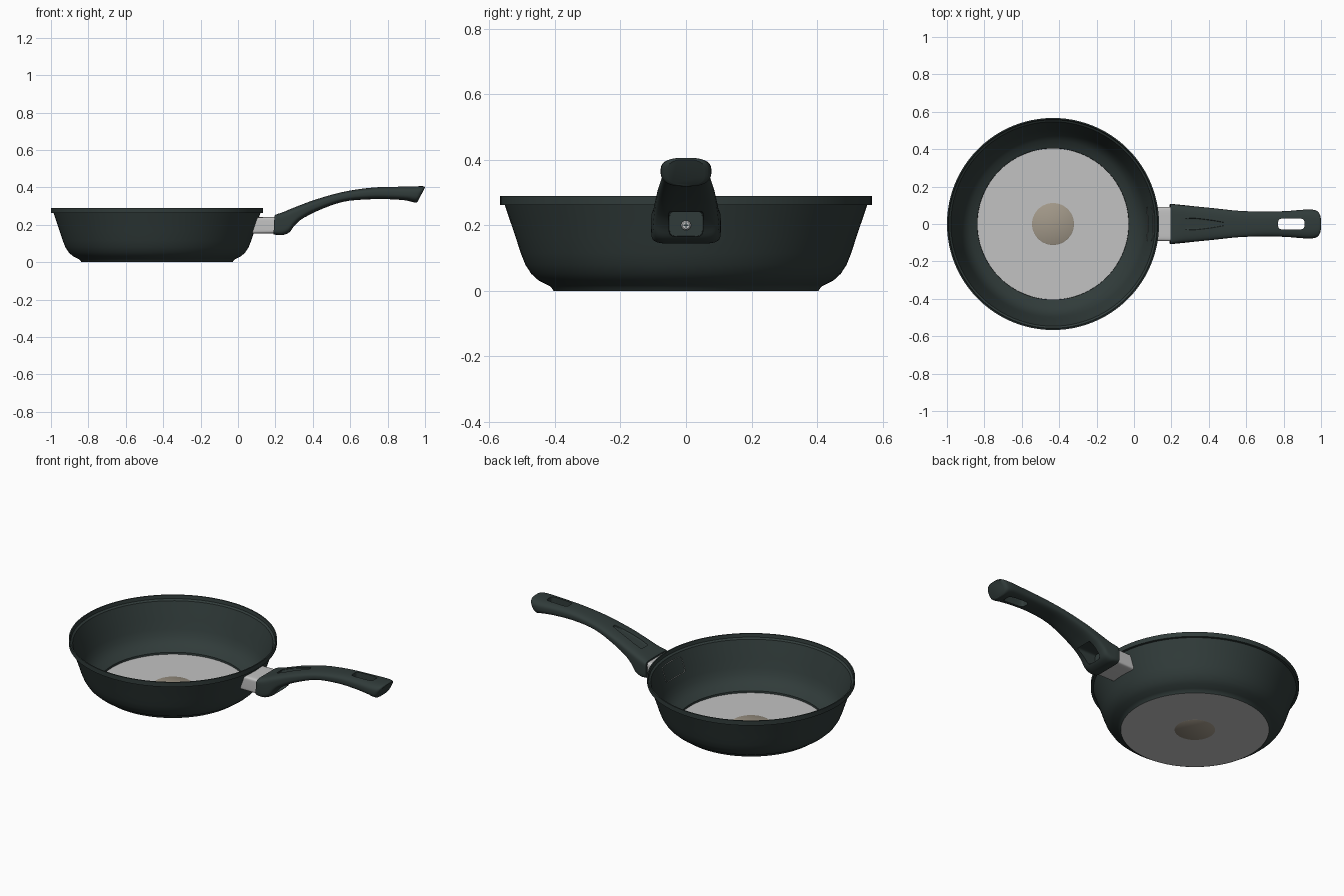
import bpy, bmesh, math
from mathutils import Vector

if "Cube" in bpy.data.objects:
    bpy.data.objects.remove(bpy.data.objects["Cube"])

CX = -0.433  # pan centre


def material(name, rgb):
    m = bpy.data.materials.new(name)
    m.diffuse_color = (*rgb, 1)
    m.use_nodes = True
    m.node_tree.nodes["Principled BSDF"].inputs["Base Color"].default_value = m.diffuse_color
    return m


DARK = material("dark green grey coating", (0.030, 0.044, 0.042))
GREY = material("light grey metal", (0.54, 0.54, 0.54))
TAN = material("tan disc", (0.36, 0.315, 0.25))


def make(name, bm, mat):
    bmesh.ops.recalc_face_normals(bm, faces=bm.faces[:])
    me = bpy.data.meshes.new(name)
    bm.to_mesh(me)
    bm.free()
    me.materials.append(mat)
    ob = bpy.data.objects.new(name, me)
    bpy.context.collection.objects.link(ob)
    return ob


def activate(ob):
    bpy.ops.object.select_all(action='DESELECT')
    ob.select_set(True)
    bpy.context.view_layer.objects.active = ob


def smooth(ob, angle=35):
    activate(ob)
    bpy.ops.object.shade_smooth_by_angle(angle=math.radians(angle))


def ring(c, u, v, n, seg=48):
    """Superellipse ring: centre, two half-axes, squareness."""
    pts = []
    for i in range(seg):
        t = 2 * math.pi * (i + 0.5) / seg
        a, b = math.cos(t), math.sin(t)
        a = math.copysign(abs(a) ** (2 / n), a)
        b = math.copysign(abs(b) ** (2 / n), b)
        pts.append(Vector(c) + Vector(u) * a + Vector(v) * b)
    return pts


def loft(name, rings, mat, cap_start=True, cap_end=True):
    bm = bmesh.new()
    rows = [[bm.verts.new(p) for p in r] for r in rings]
    n = len(rows[0])
    for a, b in zip(rows, rows[1:]):
        for i in range(n):
            j = (i + 1) % n
            bm.faces.new((a[i], a[j], b[j], b[i]))
    if cap_start:
        bm.faces.new(rows[0])
    if cap_end:
        bm.faces.new(rows[-1])
    return make(name, bm, mat)


def lathe(name, profile, mat, closed, seg=96):
    bm = bmesh.new()
    rows = []
    for r, z in profile:
        rows.append([bm.verts.new((CX + r * math.cos(2 * math.pi * i / seg),
                                   r * math.sin(2 * math.pi * i / seg), z))
                     for i in range(seg)])
    pairs = list(zip(rows, rows[1:]))
    if closed:
        pairs.append((rows[-1], rows[0]))
    else:
        bm.faces.new(rows[0])
        bm.faces.new(rows[-1])
    for a, b in pairs:
        for i in range(seg):
            j = (i + 1) % seg
            bm.faces.new((a[i], a[j], b[j], b[i]))
    return make(name, bm, mat)


def cut(ob, cutter):
    cutter.hide_render = True
    activate(ob)
    mod = ob.modifiers.new("cut", 'BOOLEAN')
    mod.operation = 'DIFFERENCE'
    mod.solver = 'EXACT'
    mod.object = cutter
    bpy.ops.object.modifier_apply(modifier=mod.name)
    bpy.data.objects.remove(cutter, do_unlink=True)


# Pan wall: thin shell with stepped rim
pan = lathe("pan_wall", [
    (.404, 0), (.412, .012), (.422, .018), (.45, .032), (.472, .052), (.49, .08),
    (.504, .115), (.52, .165), (.537, .215), (.553, .262), (.567, .262), (.567, .29),
    (.560, .29), (.557, .270), (.546, .262), (.530, .215), (.513, .165), (.497, .115),
    (.483, .08), (.466, .058), (.447, .04), (.42, .026), (.405, .018), (.404, .007)],
    DARK, True)
smooth(pan)

# Base plate and centre disc
smooth(lathe("base_plate", [(.404, .001), (.404, .007)], GREY, False))
smooth(lathe("centre_disc", [(.109, 0), (.112, .002), (.112, .008), (.109, .010)], TAN, False))

# Bracket between wall and handle, start edge follows the wall
start = ring((0, 0, .196), (0, .09, 0), (0, 0, .044), 9)
for p in start:
    r = .511 + (p.z - .165) * .34
    p.x = CX + math.sqrt(r * r - p.y * p.y)
end = ring((.215, 0, .198), (0, .092, 0), (0, 0, .044), 9)
smooth(loft("bracket", [start, end], GREY, cap_start=False))

# Handle stations: top x, top z, bottom x, bottom z, half width, squareness
stations = [
    (.195, .250, .190, .148, .106, 6), (.207, .256, .215, .145, .106, 6),
    (.225, .262, .242, .145, .104, 5.5), (.250, .271, .275, .160, .101, 5),
    (.280, .284, .300, .192, .098, 4.2), (.320, .300, .337, .226, .094, 3.6),
    (.400, .330, .420, .272, .086, 3.2), (.550, .373, .560, .322, .071, 2.9),
    (.700, .397, .700, .336, .066, 2.8), (.840, .404, .815, .335, .070, 2.8),
    (.930, .405, .900, .329, .077, 2.8), (.975, .406, .940, .320, .076, 2.8),
    (.995, .405, .954, .319, .069, 2.8), (1.0, .400, .960, .322, .058, 2.8)]


def spline(rows, sub=4):
    out = []
    for i in range(len(rows) - 1):
        p0, p1, p2 = rows[max(i - 1, 0)], rows[i], rows[i + 1]
        p3 = rows[min(i + 2, len(rows) - 1)]
        for k in range(sub):
            t = k / sub
            row = []
            for j, (a, b, c, d) in enumerate(zip(p0, p1, p2, p3)):
                # tangents scaled by the spacing of stations
                h = max(p2[0] - p1[0], 1e-6)
                m1 = (c - a) / max(p2[0] - p0[0], 1e-6) * h
                m2 = (d - b) / max(p3[0] - p1[0], 1e-6) * h
                row.append(b * (2*t**3 - 3*t*t + 1) + m1 * (t**3 - 2*t*t + t)
                           + c * (3*t*t - 2*t**3) + m2 * (t**3 - t*t))
            out.append(row)
    out.append(rows[-1])
    return out


rings = []
for tx, tz, bx, bz, w, n in spline(stations):
    c = ((tx + bx) / 2, 0, (tz + bz) / 2)
    rings.append(ring(c, (0, w, 0), ((tx - bx) / 2, 0, (tz - bz) / 2), n))
handle = loft("handle", rings, DARK)

# Hanging slot through the handle end
cut(handle, loft("slot_cutter", [ring((.841, 0, z), (.07, 0, 0), (0, .03, 0), 5)
                                 for z in (.2, .5)], DARK))
# Screw recess under the handle
cut(handle, loft("recess_cutter", [ring((.235, 0, .205), (0, .05, 0), (0, 0, .038), 6),
                                   ring((.36, 0, .205), (0, .054, 0), (0, 0, .042), 6)], DARK))
# Shallow tapering thumb groove on top
groove = [(.275, .282, .030), (.32, .300, .032), (.36, .315, .028),
          (.40, .330, .023), (.44, .343, .017), (.48, .354, .009)]
cut(handle, loft("groove_cutter", [ring((x, 0, z + .013), (0, w, 0), (0, 0, .02), 8)
                                   for x, z, w in groove], DARK))
smooth(handle, 32)

# Screw in the recess
smooth(loft("screw", [ring((x, 0, .2), (0, r, 0), (0, 0, r), 2, 24)
                      for x, r in ((.23, .015), (.241, .015), (.245, .011))], GREY))
# Cross slot on the screw head
for name, hy, hz in (("screw_slot_across", .008, .002), ("screw_slot_upright", .002, .008)):
    loft(name, [ring((x, 0, .2), (0, hy, 0), (0, 0, hz), 12, 12)
                for x in (.243, .2456)], DARK)
